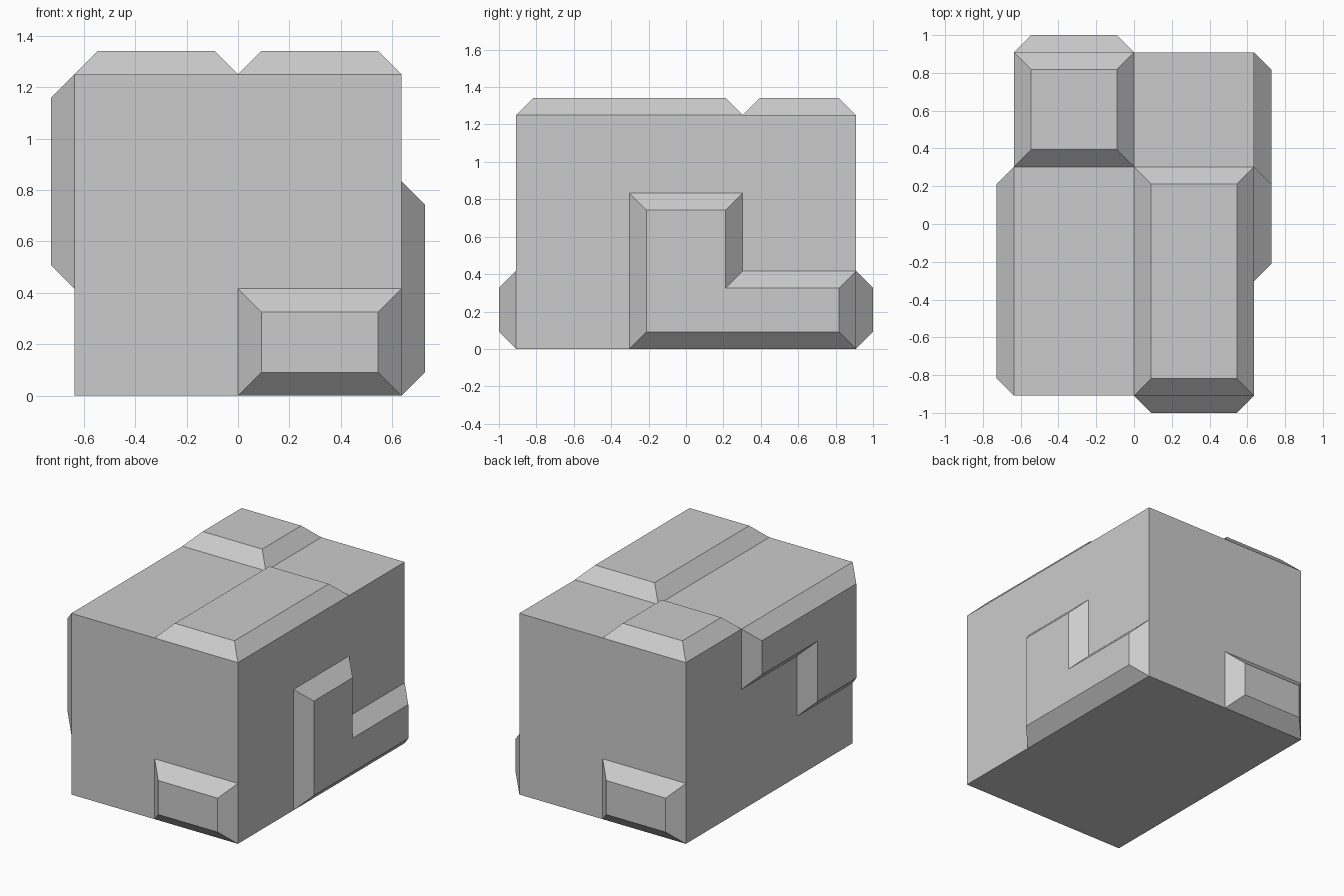
import bpy, bmesh, math
from mathutils import Vector

if "Cube" in bpy.data.objects:
    bpy.data.objects.remove(bpy.data.objects["Cube"])

X, Y, H, T = 0.636, 0.909, 1.25, 0.091   # half width, half depth, height, panel relief
CX, CY, CZ = X, 2 * Y / 3, H / 3         # cell size of the 2 x 3 x 3 layout

bm = bmesh.new()

# Body: a box cut into the cell layout
bmesh.ops.create_cube(bm, size=1)
for v in bm.verts:
    v.co = Vector((v.co.x * 2 * X, v.co.y * 2 * Y, (v.co.z + 0.5) * H))
cuts = [((0, 0, 0), (1, 0, 0)),
        ((0, -CY / 2, 0), (0, 1, 0)), ((0, CY / 2, 0), (0, 1, 0)),
        ((0, 0, CZ), (0, 0, 1)), ((0, 0, 2 * CZ), (0, 0, 1))]
for co, no in cuts:
    bmesh.ops.bisect_plane(bm, geom=bm.verts[:] + bm.edges[:] + bm.faces[:],
                           plane_co=co, plane_no=no)


def cell(face):
    c = face.calc_center_median()
    return (min(1, max(0, math.floor(c.x / CX + 1))),
            min(2, max(0, math.floor((c.y + Y) / CY))),
            min(2, max(0, math.floor(c.z / CZ))))


def raise_panel(normal, cells):
    """Raise the given cells of one side as a panel with a 45 degree rim."""
    bm.normal_update()
    n = Vector(normal)
    faces = [f for f in bm.faces if f.normal.dot(n) > 0.99 and cell(f) in cells]
    bmesh.ops.inset_region(bm, faces=faces, thickness=T, depth=T,
                           use_even_offset=True, use_boundary=True)


# Panels: front, back, two on top, an L on each side
raise_panel((0, -1, 0), [(1, 0, 0)])
raise_panel((0, 1, 0), [(0, 2, 0)])
raise_panel((0, 0, 1), [(1, 0, 2), (1, 1, 2)])
raise_panel((0, 0, 1), [(0, 2, 2)])
raise_panel((1, 0, 0), [(1, 1, 0), (1, 2, 0), (1, 1, 1)])
raise_panel((-1, 0, 0), [(0, 0, 2), (0, 1, 2), (0, 0, 1)])

# Merge the coplanar cells into clean flat faces
bmesh.ops.dissolve_limit(bm, angle_limit=math.radians(1),
                         verts=bm.verts[:], edges=bm.edges[:])
bm.normal_update()

mesh = bpy.data.meshes.new("panelled_block")
bm.to_mesh(mesh)
bm.free()
bpy.context.collection.objects.link(bpy.data.objects.new("panelled_block", mesh))
